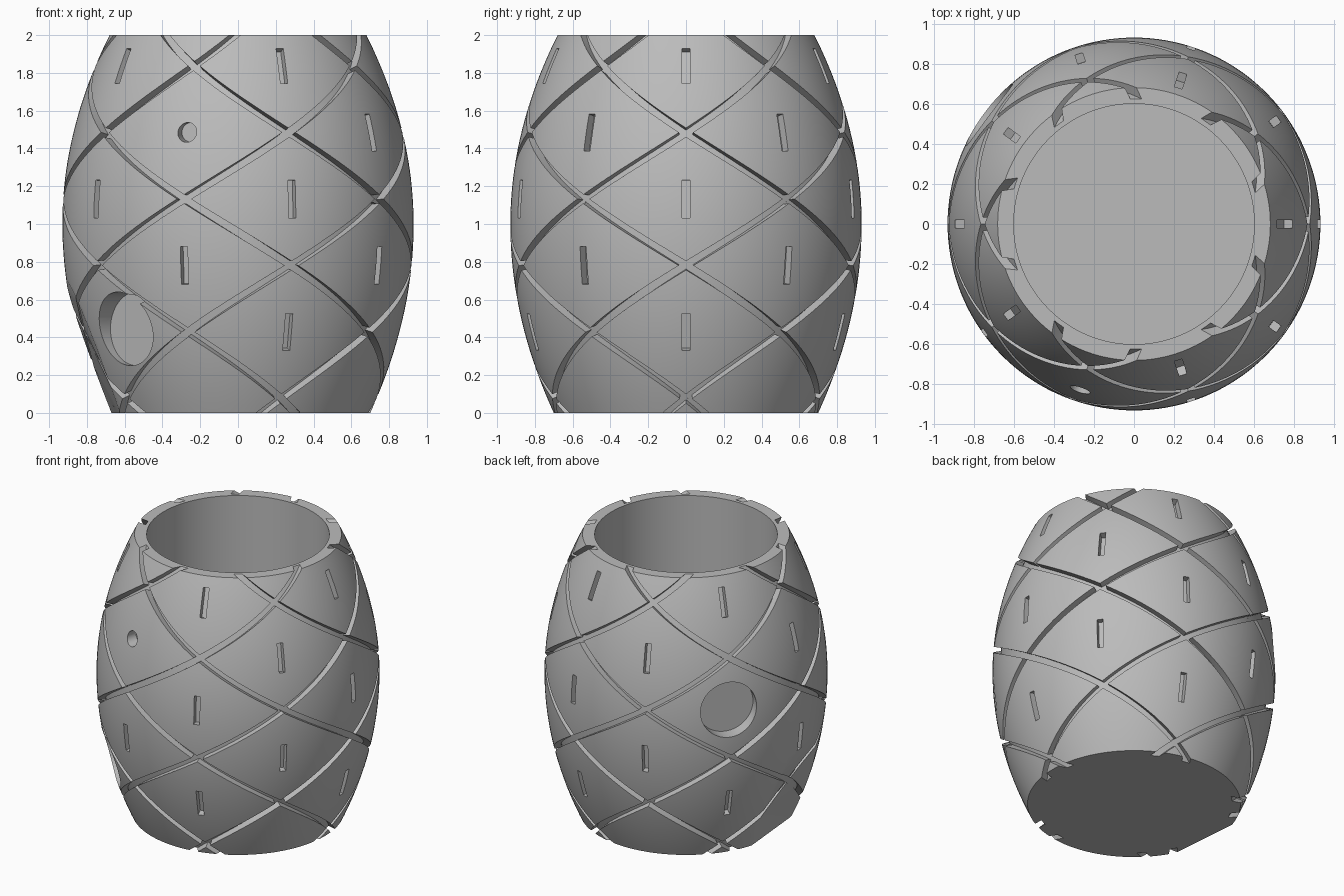
import bpy, bmesh
from math import radians, pi, cos, sin, atan
from mathutils import Matrix, Vector

cube = bpy.data.objects.get("Cube")
if cube:
    bpy.data.objects.remove(cube, do_unlink=True)

STEP = 0.3525            # height gained by a groove per 36 degrees
CROSS = 0.78             # height of a groove crossing
SIDES, RINGS = 144, 48


def radius(z):
    return 0.93 - (0.25 if z > 1 else 0.23) * (z - 1) ** 2


def slope(z):
    return (radius(z + 0.01) - radius(z - 0.01)) / 0.02


def polar(r, a, z):
    return Vector((r * cos(a), r * sin(a), z))


def finish(name, bm):
    bmesh.ops.recalc_face_normals(bm, faces=bm.faces)
    mesh = bpy.data.meshes.new(name)
    bm.to_mesh(mesh)
    bm.free()
    ob = bpy.data.objects.new(name, mesh)
    bpy.context.collection.objects.link(ob)
    return ob


def skin(bm, loops):
    """Closed loops of points joined into a capped tube."""
    rows = [[bm.verts.new(p) for p in loop] for loop in loops]
    n = len(rows[0])
    for low, high in zip(rows, rows[1:]):
        for i in range(n):
            j = (i + 1) % n
            bm.faces.new((low[i], low[j], high[j], high[i]))
    bm.faces.new(rows[0][::-1])
    bm.faces.new(rows[-1])


def radial(az, r, z, tilt=0):
    """Frame on the barrel whose x axis points outwards."""
    return (Matrix.Rotation(radians(az), 4, 'Z') @ Matrix.Translation((r, 0, z))
            @ Matrix.Rotation(tilt, 4, 'Y'))


def box(bm, matrix, size):
    bmesh.ops.create_cube(bm, size=1, matrix=matrix @ Matrix.Diagonal((*size, 1)))


def drill(bm, az, z, r, floor, length=0.4):
    """Round flat-bottomed recess."""
    bmesh.ops.create_cone(bm, cap_ends=True, segments=64, radius1=r, radius2=r, depth=length,
                          matrix=radial(az, floor + length / 2, z, pi / 2))


# hollow barrel: outer curve, rim, inner wall, floor
profile = [(radius(2 * i / RINGS), 2 * i / RINGS) for i in range(RINGS + 1)]
profile += [(0.6, 2), (0.6, 0.1)]
bm = bmesh.new()
skin(bm, [[polar(r, 2 * pi * i / SIDES, z) for i in range(SIDES)] for r, z in profile])
barrel = finish("barrel_pot", bm)


# spiral grooves, five in each direction
def groove_loop(k, hand, z, half=0.02, depth=0.05):
    def point(h):
        return polar(radius(h), radians(72 * k + hand * 36 * (h - CROSS) / STEP), h)
    p = point(z)
    normal = Vector((p.x, p.y, 0)).normalized()
    normal.z = -slope(z)
    normal.normalize()
    side = (point(z + 0.01) - point(z - 0.01)).normalized().cross(normal) * half
    n = normal * depth
    return [p + side + n, p - side + n, p - side - n, p + side - n]


cutters = []
for hand in (1, -1):
    bm = bmesh.new()
    for k in range(5):
        skin(bm, [groove_loop(k, hand, -0.08 + 2.16 * i / 90) for i in range(91)])
    cutters.append(finish("groove_cutter", bm))

# short upright slots, one per diamond, left out where a recess sits
replaced = {(4, 1), (6, 0), (7, 1)}
bm = bmesh.new()
for col in range(10):
    heights = (CROSS, CROSS + 2 * STEP) if col % 2 else [CROSS + STEP * i for i in (-1, 1, 3)]
    for row, z in enumerate(heights):
        if (col, row) not in replaced:
            box(bm, radial(col * 36, radius(z), z, atan(slope(z))), (0.1, 0.04, 0.2))
cutters.append(finish("slot_cutter", bm))

# two large round recesses and a small one
bm = bmesh.new()
drill(bm, 143, CROSS + STEP, 0.193, 0.83)
drill(bm, 225, 0.445, 0.195, 0.76)
drill(bm, 252, CROSS + 2 * STEP, 0.052, 0.8)
cutters.append(finish("recess_cutter", bm))

# flat resting face low on one side
bm = bmesh.new()
tilt = atan(0.261 / 0.7)
box(bm, radial(185, 0.78, 0.35, tilt) @ Matrix.Translation((0.25, 0, 0)), (0.5, 2, 2))
cutters.append(finish("flat_cutter", bm))

bpy.context.view_layer.objects.active = barrel
for cutter in cutters:
    mod = barrel.modifiers.new("cut", 'BOOLEAN')
    mod.operation = 'DIFFERENCE'
    mod.solver = 'EXACT'
    mod.object = cutter
    bpy.ops.object.modifier_apply(modifier=mod.name)
    bpy.data.objects.remove(cutter, do_unlink=True)

# plain grey finish
grey = bpy.data.materials.new("plain_grey")
grey.use_nodes = True
colour = (0.5, 0.5, 0.5, 1)
grey.diffuse_color = colour
grey.node_tree.nodes["Principled BSDF"].inputs["Base Color"].default_value = colour
barrel.data.materials.clear()
barrel.data.materials.append(grey)

bpy.ops.object.select_all(action='DESELECT')
barrel.select_set(True)
bpy.ops.object.shade_smooth_by_angle(angle=radians(30))
